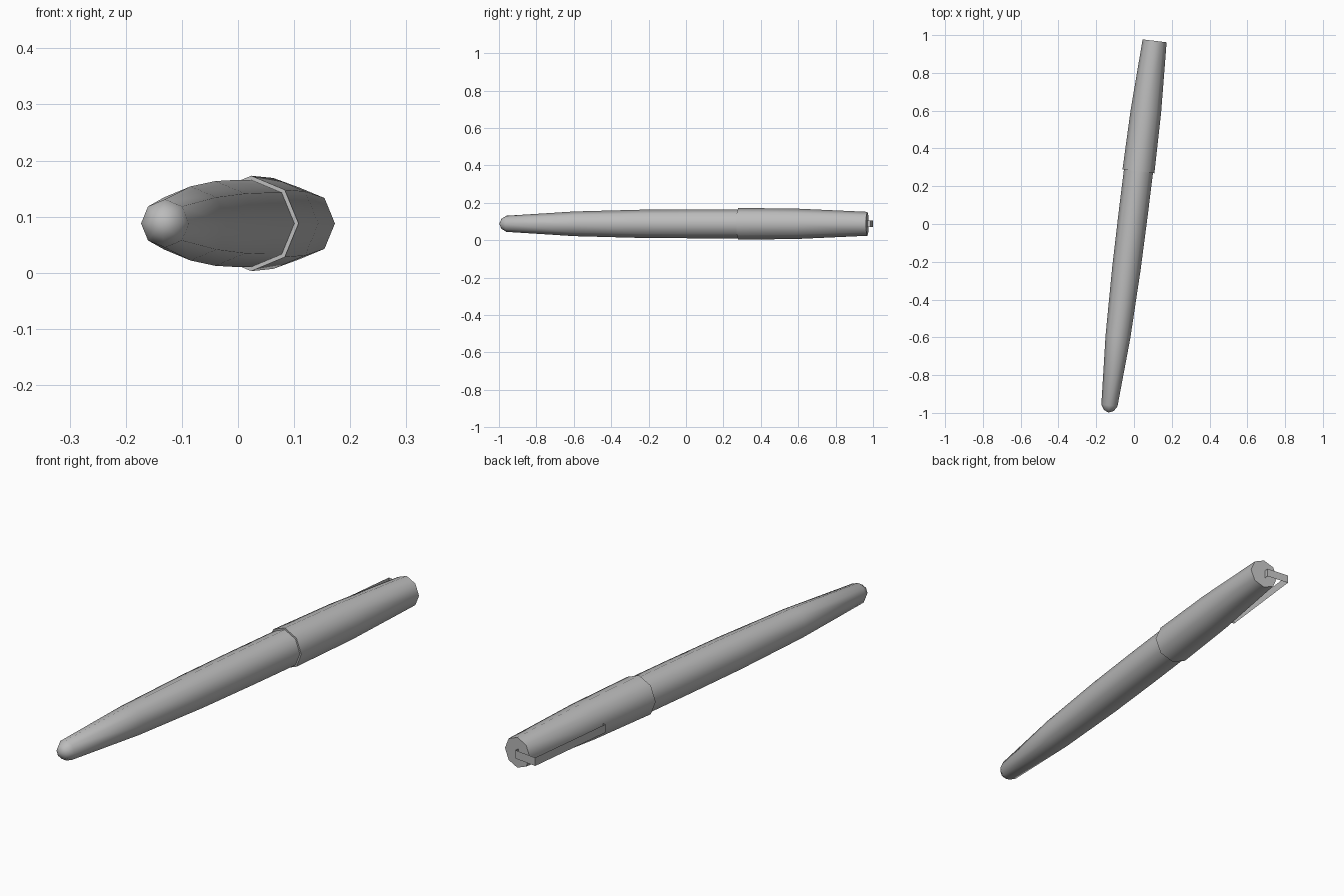
import bpy, bmesh, math
from mathutils import Matrix

cube = bpy.data.objects.get("Cube")
if cube:
    bpy.data.objects.remove(cube, do_unlink=True)

SIDES = 8
# local +y runs along the pen, which lies slightly turned on the ground
PLACE = Matrix.Translation((-0.011, 0, 0.088)) @ Matrix.Rotation(-math.radians(7.07), 4, "Z")

grey = bpy.data.materials.new("grey_plastic")
grey.use_nodes = True
COLOUR = (0.5, 0.5, 0.5, 1)
grey.diffuse_color = COLOUR
grey.node_tree.nodes["Principled BSDF"].inputs["Base Color"].default_value = COLOUR


def finish(name, bm, angle):
    bmesh.ops.recalc_face_normals(bm, faces=bm.faces)
    mesh = bpy.data.meshes.new(name)
    bm.to_mesh(mesh)
    bm.free()
    mesh.materials.append(grey)
    obj = bpy.data.objects.new(name, mesh)
    obj.matrix_world = PLACE
    bpy.context.collection.objects.link(obj)
    bpy.ops.object.select_all(action="DESELECT")
    obj.select_set(True)
    bpy.context.view_layer.objects.active = obj
    bpy.ops.object.shade_smooth_by_angle(angle=math.radians(angle))
    return obj


def turned(name, profile, angle=60):
    """Revolve (position along pen, radius) pairs about the pen's axis."""
    bm = bmesh.new()
    verts = [bm.verts.new((r, s, 0)) for s, r in profile]
    edges = [bm.edges.new(pair) for pair in zip(verts, verts[1:])]
    bmesh.ops.spin(bm, geom=verts + edges, cent=(0, 0, 0), axis=(0, 1, 0),
                   angle=math.tau, steps=SIDES, use_duplicate=False)
    bmesh.ops.remove_doubles(bm, verts=bm.verts, dist=0.0005)
    return finish(name, bm, angle)


# barrel with its rounded tip
turned("barrel", [(-1.006, 0), (-0.995, 0.026), (-0.968, 0.043), (-0.6, 0.066),
                  (-0.24, 0.0755), (0.05, 0.0775), (0.32, 0.0775), (0.32, 0)], 80)

# cap with a flat rim at its mouth and a flat end
turned("cap", [(0.281, 0.076), (0.281, 0.085), (0.6, 0.081), (0.977, 0.064), (0.977, 0)])

# pocket clip: one thin strip bent out of the cap end, down and back in
HALF_WIDTH = 0.0175
path = [(-0.006, 0.975), (-0.006, 0.994), (-0.107, 0.994), (-0.104, 0.588), (-0.091, 0.588)]
bm = bmesh.new()
rows = [[bm.verts.new((x, s, z)) for z in (-HALF_WIDTH, HALF_WIDTH)] for x, s in path]
for a, b in zip(rows, rows[1:]):
    bm.faces.new((a[0], a[1], b[1], b[0]))
finish("clip", bm, 30)
